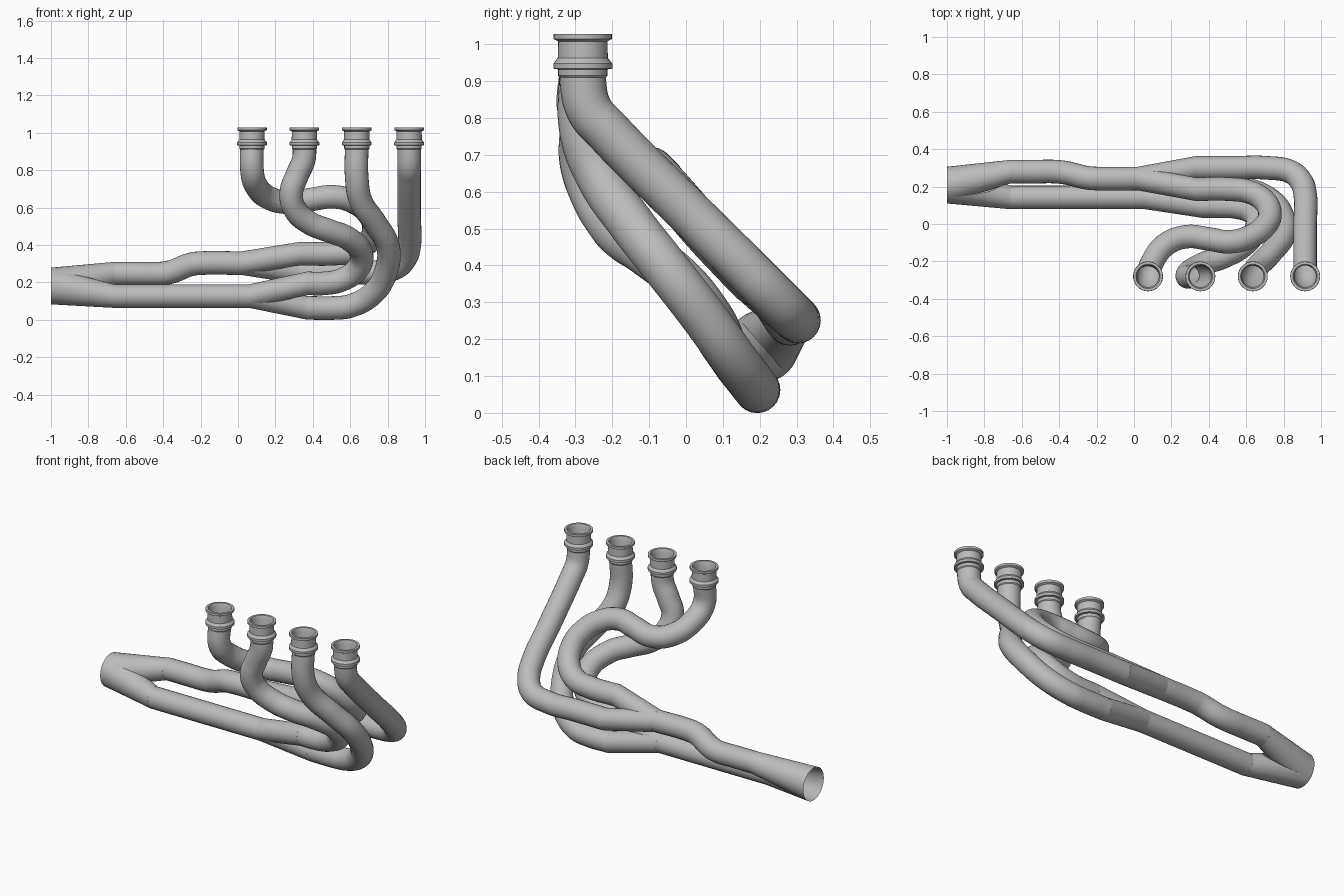
import bpy, bmesh, math
from mathutils import Vector

if "Cube" in bpy.data.objects:
    bpy.data.objects.remove(bpy.data.objects["Cube"])

R = 0.063      # tube radius
SIDES = 32

steel = bpy.data.materials.new("brushed_steel_grey")
steel.use_nodes = True
GREY = (0.5, 0.5, 0.5, 1)
steel.diffuse_color = GREY
steel.node_tree.nodes["Principled BSDF"].inputs["Base Color"].default_value = GREY


def finish(name, mesh, angle=35):
    mesh.materials.clear()
    mesh.materials.append(steel)
    obj = bpy.data.objects.new(name, mesh)
    bpy.context.collection.objects.link(obj)
    bpy.ops.object.select_all(action="DESELECT")
    obj.select_set(True)
    bpy.context.view_layer.objects.active = obj
    bpy.ops.object.shade_smooth_by_angle(angle=math.radians(angle))
    return obj


def tube(name, points):
    """Round open tube swept along a smooth path."""
    curve = bpy.data.curves.new(name + "_path", "CURVE")
    curve.dimensions = "3D"
    curve.bevel_depth = R
    curve.bevel_resolution = 10
    curve.resolution_u = 8
    spline = curve.splines.new("BEZIER")
    spline.bezier_points.add(len(points) - 1)
    for bp, co in zip(spline.bezier_points, points):
        bp.co = co
        bp.handle_left_type = bp.handle_right_type = "AUTO"
    helper = bpy.data.objects.new(name + "_path", curve)
    bpy.context.collection.objects.link(helper)
    bpy.context.view_layer.update()
    deps = bpy.context.evaluated_depsgraph_get()
    mesh = bpy.data.meshes.new_from_object(helper.evaluated_get(deps))
    bpy.data.objects.remove(helper)
    finish(name, mesh)


def bridge(bm, rings):
    for a, b in zip(rings, rings[1:]):
        for i in range(SIDES):
            j = (i + 1) % SIDES
            bm.faces.new((a[i], a[j], b[j], b[i]))


def merge(names, starts, end, end_radius):
    """Two tubes that run together into one ring, trimmed where they meet."""
    end = Vector(end)
    for k, name in enumerate(names):
        start, other = Vector(starts[k]), Vector(starts[1 - k])
        bm = bmesh.new()
        rings = []
        for c, r in ((start, R), (end, end_radius)):
            rings.append([bm.verts.new(c + Vector((0, r * math.cos(t), r * math.sin(t))))
                          for t in (math.tau * i / SIDES for i in range(SIDES))])
        bridge(bm, rings)
        bmesh.ops.bisect_plane(bm, geom=bm.verts[:] + bm.edges[:] + bm.faces[:],
                               plane_co=end, plane_no=start - other, clear_inner=True)
        bmesh.ops.recalc_face_normals(bm, faces=bm.faces[:])
        mesh = bpy.data.meshes.new(name)
        bm.to_mesh(mesh)
        bm.free()
        finish(name, mesh)


def lathe(name, profile, x, y):
    bm = bmesh.new()
    rings = [[bm.verts.new((x + r * math.cos(math.tau * i / SIDES),
                            y + r * math.sin(math.tau * i / SIDES), z))
              for i in range(SIDES)] for r, z in profile]
    bridge(bm, rings)
    bmesh.ops.recalc_face_normals(bm, faces=bm.faces[:])
    mesh = bpy.data.meshes.new(name)
    bm.to_mesh(mesh)
    bm.free()
    finish(name, mesh, 25)


# Inlet collars: bottom sleeve, lower bead, neck, top lip and bore
COLLAR = [(R, .91), (.067, .915), (.067, .932), (.08, .934), (.08, .948), (.068, .963),
          (.067, 1.008), (.079, 1.014), (.079, 1.028), (.065, 1.028), (.058, 1.01), (.058, .9)]
Y = -0.28
inlets = [0.075 + 0.28 * i for i in range(4)]
for i, x in enumerate(inlets):
    lathe(f"inlet_collar_{i + 1}", COLLAR, x, Y)

# Where the runners end and pair up
END1, END4 = (.33, .186, .354), (.33, .30, .254)
END2, END3 = (.37, .095, .195), (.37, .192, .064)
UPPER, LOWER = (.02, .243, .303), (.06, .142, .127)

# Runners
tube("runner_1", [(.075, Y, .94), (.075, Y, .80), (.095, -.21, .72), (.17, -.11, .65),
                  (.28, -.068, .628), (.40, -.08, .645), (.51, -.095, .658), (.62, -.068, .63),
                  (.70, -.01, .565), (.727, .05, .495), (.70, .12, .42), (.62, .17, .368),
                  (.51, .186, .354), END1])
tube("runner_2", [(.355, Y, .94), (.352, Y, .86), (.315, Y, .77), (.285, Y, .68),
                  (.305, -.25, .59), (.38, -.21, .52), (.49, -.17, .475), (.59, -.11, .435),
                  (.66, -.005, .35), (.635, .06, .268), (.55, .09, .212), (.46, .095, .195), END2])
tube("runner_3", [(.635, Y, .94), (.635, Y, .76), (.655, -.235, .64), (.735, -.15, .515),
                  (.80, -.06, .40), (.793, .045, .265), (.72, .135, .14), (.60, .185, .074),
                  (.52, .192, .064), END3])
tube("runner_4", [(.915, Y, .94), (.915, Y, .90), (.915, -.262, .822), (.915, -.215, .767),
                  (.915, .0, .552), (.915, .158, .396), (.895, .225, .329), (.835, .28, .274),
                  (.715, .30, .254), (.52, .30, .254), END4])

# Pairs of runners joining
merge(("upper_join_1", "upper_join_4"), (END1, END4), UPPER, R)
merge(("lower_join_2", "lower_join_3"), (END2, END3), LOWER, R)

# Secondary tubes
SEC_UP, SEC_LOW = (-.66, .28, .247), (-.66, .142, .127)
tube("upper_secondary", [UPPER, (-.2, .243, .303), (-.25, .247, .297), (-.36, .273, .256),
                         (-.42, .28, .247), (-.52, .28, .247), SEC_UP])
tube("lower_secondary", [LOWER, (-.3, .142, .127), SEC_LOW])

# Collector: both secondaries flare into one open outlet
merge(("collector_upper", "collector_lower"), (SEC_UP, SEC_LOW), (-1, .208, .181), .098)
